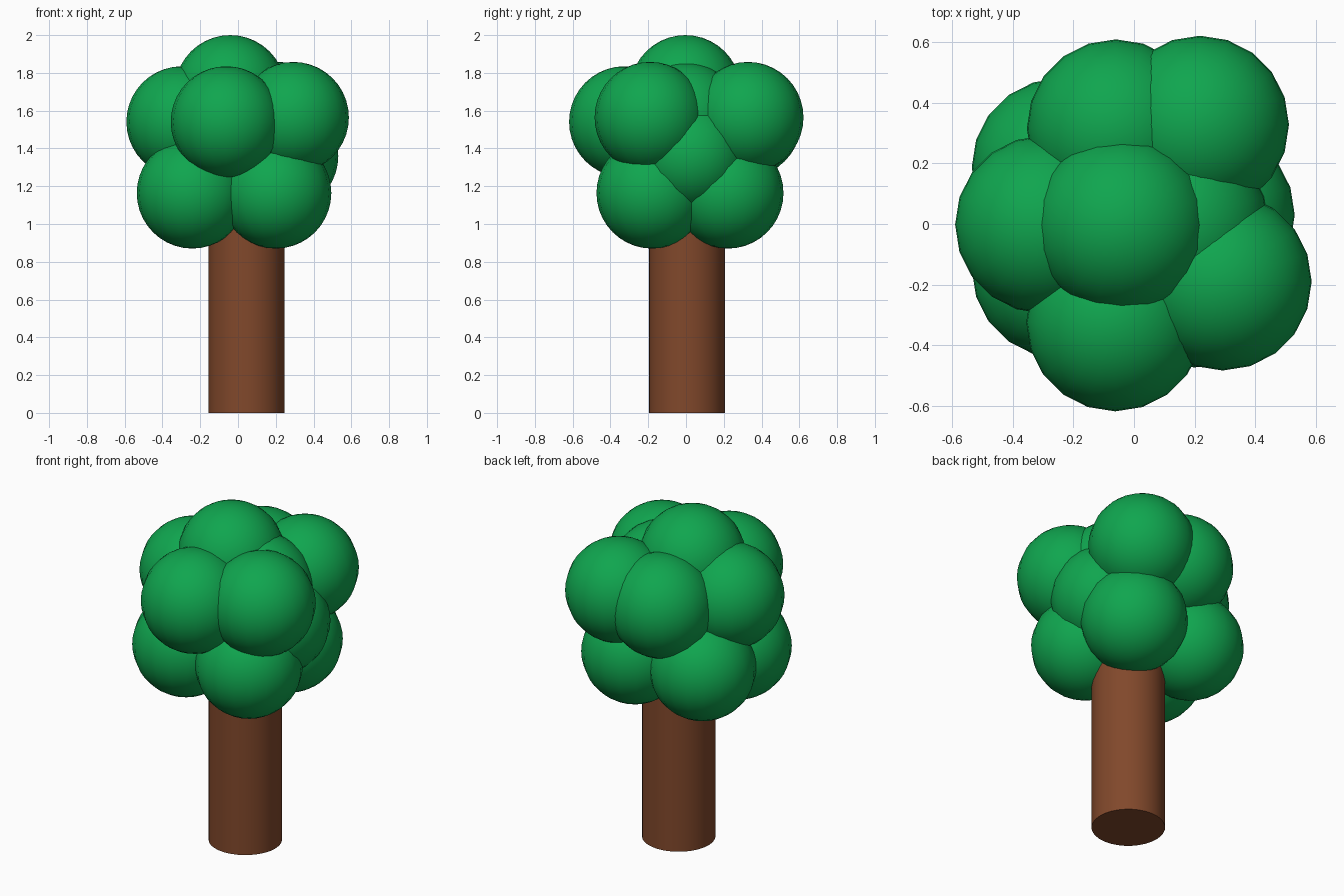
import bpy

if "Cube" in bpy.data.objects:
    bpy.data.objects.remove(bpy.data.objects["Cube"])


def make_material(name, color):
    mat = bpy.data.materials.new(name)
    mat.diffuse_color = color
    mat.use_nodes = True
    mat.node_tree.nodes["Principled BSDF"].inputs["Base Color"].default_value = mat.diffuse_color
    return mat


def finish(name, mat):
    obj = bpy.context.object
    obj.name = name
    obj.data.name = name
    obj.data.materials.append(mat)
    bpy.ops.object.shade_smooth_by_angle()
    return obj


bark = make_material("bark_brown", (0.22, 0.065, 0.024, 1))
leaf = make_material("leaf_green", (0.005, 0.38, 0.078, 1))

# Trunk: a plain cylinder whose top is buried in the crown
TRUNK_HEIGHT = 1.2
bpy.ops.mesh.primitive_cylinder_add(vertices=32, radius=0.201, depth=TRUNK_HEIGHT,
                                    location=(0.045, 0.005, TRUNK_HEIGHT / 2))
finish("trunk", bark)

# Crown: equal overlapping leaf balls
BALL_RADIUS = 0.294
balls = {
    # lower ring
    "lower_front_left": (-0.242, -0.15, 1.164),
    "lower_front_right": (0.20, -0.18, 1.164),
    "lower_back_left": (-0.242, 0.188, 1.164),
    "lower_back_right": (0.185, 0.222, 1.164),
    # middle filler
    "middle_right": (0.237, 0.03, 1.36),
    # upper ring
    "upper_left": (-0.297, -0.002, 1.541),
    "upper_front": (-0.062, -0.325, 1.541),
    "upper_back": (-0.06, 0.316, 1.541),
    "upper_right": (0.293, -0.19, 1.564),
    "upper_back_right": (0.218, 0.328, 1.564),
    "upper_core": (0.15, 0.0, 1.562),
    # top
    "top": (-0.041, -0.003, 1.706),
}
for part, pos in balls.items():
    bpy.ops.mesh.primitive_uv_sphere_add(segments=20, ring_count=20,
                                         radius=BALL_RADIUS, location=pos)
    finish("leaves_" + part, leaf)
